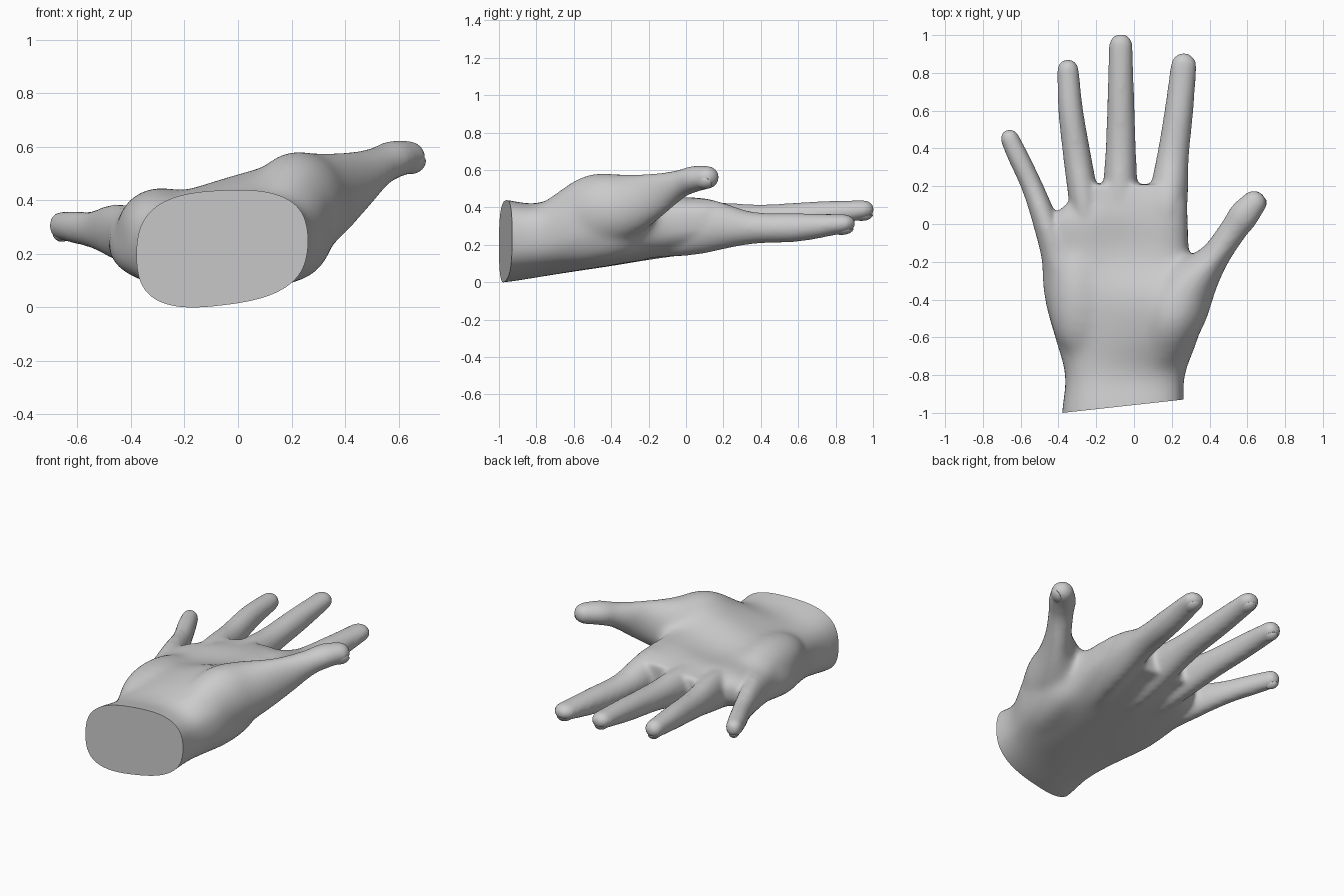
import bpy, bmesh, math
from mathutils import Vector

if "Cube" in bpy.data.objects:
    bpy.data.objects.remove(bpy.data.objects["Cube"], do_unlink=True)

grey = bpy.data.materials.new("plain_grey")
grey.use_nodes = True
GREY = (0.6, 0.6, 0.6, 1)
grey.diffuse_color = GREY
grey.node_tree.nodes["Principled BSDF"].inputs["Base Color"].default_value = GREY

SIDES = 32
ANGLES = [2 * math.pi * i / SIDES for i in range(SIDES)]
UP = Vector((0, 0, 1))


def skin(bm, rings):
    """Bridge a list of point rings and close both ends."""
    loops = [[bm.verts.new(p) for p in ring] for ring in rings]
    for a, b in zip(loops, loops[1:]):
        for i in range(SIDES):
            j = (i + 1) % SIDES
            bm.faces.new((a[i], a[j], b[j], b[i]))
    bm.faces.new(loops[0][::-1])
    bm.faces.new(loops[-1])


def spline(rows, steps=8):
    """Catmull-Rom samples through rows of numbers."""
    rows = [Vector(r) for r in rows]
    pts = [rows[0] * 2 - rows[1]] + rows + [rows[-1] * 2 - rows[-2]]
    out = []
    for a, b, c, d in zip(pts, pts[1:], pts[2:], pts[3:]):
        for k in range(steps):
            t = k / steps
            out.append(0.5 * (2 * b + (c - a) * t + (2 * a - 5 * b + 4 * c - d) * t * t
                              + (3 * b - a - 3 * c + d) * t ** 3))
    return out + [rows[-1]]


def oval(p, t, w, h):
    """Ring of half width w and half height h around p, facing along t."""
    side = t.cross(UP).normalized()
    up = side.cross(t)
    return [p + side * w * math.cos(a) + up * h * math.sin(a) for a in ANGLES]


def add_digit(bm, rows):
    """Round-tipped tube; each row is x, y, z, half width, half height."""
    samples = spline(rows)
    rings = []
    for i, s in enumerate(samples):
        lo, hi = samples[max(i - 1, 0)], samples[min(i + 1, len(samples) - 1)]
        t = Vector((hi - lo)[:3]).normalized()
        p, w, h = Vector(s[:3]), s[3], s[4]
        rings.append(oval(p, t, w, h))
    for k in range(1, 7):
        a = k * math.pi / 13
        rings.append(oval(p + t * w * math.sin(a), t, w * math.cos(a), h * math.cos(a)))
    skin(bm, rings)
    return p, t, w, h


def make_object(name, source):
    bmesh.ops.recalc_face_normals(source, faces=source.faces)
    mesh = bpy.data.meshes.new(name)
    source.to_mesh(mesh)
    source.free()
    mesh.materials.append(grey)
    obj = bpy.data.objects.new(name, mesh)
    bpy.context.collection.objects.link(obj)
    bpy.ops.object.select_all(action="DESELECT")
    obj.select_set(True)
    bpy.context.view_layer.objects.active = obj
    return obj


def soften(obj, iterations, group=""):
    mod = obj.modifiers.new("soften", "SMOOTH")
    mod.factor = 0.5
    mod.iterations = iterations
    mod.vertex_group = group
    bpy.ops.object.modifier_apply(modifier=mod.name)


# Palm and wrist: y, left x, right x, bottom z (left, right), top z (left, right)
palm = [
    (-1.1, -.39, .26, -.04, .035, .43, .47),
    (-.97, -.38, .265, -.03, .04, .42, .46),
    (-.8, -.365, .27, 0, .06, .395, .44),
    (-.6, -.42, .34, .045, .07, .37, .56),
    (-.4, -.475, .37, .075, .10, .36, .61),
    (-.2, -.49, .30, .12, .12, .38, .51),
    (0, -.465, .285, .17, .15, .40, .49),
    (.12, -.345, .28, .205, .18, .40, .47),
    (.21, -.31, .25, .225, .20, .40, .43),
]
bm = bmesh.new()
sections = []
for y, xl, xr, bl, br, tl, tr in spline(palm, 6):
    ring = []
    for a in ANGLES:
        c, s = math.cos(a), math.sin(a)
        u = 0.5 + 0.5 * math.copysign(abs(c) ** 0.72, c)
        v = 0.5 + 0.5 * math.copysign(abs(s) ** 0.72, s)
        low, high = bl + (br - bl) * u, tl + (tr - tl) * u
        ring.append((xl + (xr - xl) * u, y, low + (high - low) * v))
    sections.append(ring)
skin(bm, sections)

# Fingers and thumb
digits = {
    "little": [(-.385, -.25, .26, .09, .12), (-.465, 0, .285, .068, .10), (-.54, .2, .29, .057, .07),
               (-.615, .36, .30, .055, .06), (-.658, .453, .305, .05, .054)],
    "ring": [(-.22, -.25, .25, .09, .13), (-.257, .07, .295, .082, .125), (-.30, .35, .32, .074, .086),
             (-.335, .6, .345, .066, .072), (-.35, .815, .355, .058, .055)],
    "middle": [(-.08, -.25, .25, .09, .14), (-.075, .07, .295, .096, .137), (-.07, .4, .33, .08, .086),
               (-.07, .7, .36, .07, .072), (-.07, .945, .387, .063, .052)],
    "index": [(.10, -.25, .26, .09, .14), (.17, .07, .30, .107, .15), (.205, .35, .29, .085, .087),
              (.238, .6, .293, .076, .076), (.263, .838, .312, .069, .052)],
    "thumb": [(.13, -.72, .31, .12, .13), (.205, -.5, .37, .165, .205), (.285, -.34, .40, .15, .185),
              (.42, -.18, .46, .082, .125), (.52, -.04, .522, .073, .077),
              (.58, .045, .552, .08, .07), (.634, .11, .56, .068, .063)],
}
tips = {name: add_digit(bm, rows) for name, rows in digits.items()}

# Muscle under the thumb base
add_digit(bm, [(.10, -.8, .22, .14, .14), (.19, -.55, .24, .14, .15),
               (.225, -.36, .28, .13, .15), (.24, -.26, .32, .08, .12)])

# Heel of the palm on the little finger side
heel = bmesh.ops.create_uvsphere(bm, u_segments=SIDES, v_segments=16, radius=1)["verts"]
bmesh.ops.scale(bm, vec=(.17, .34, .16), verts=heel)
bmesh.ops.translate(bm, vec=(-.285, -.38, .29), verts=heel)

# Fuse the parts into one soft skin, softest over the palm
hand = make_object("hand", bm)
remesh = hand.modifiers.new("fuse", "REMESH")
remesh.mode = "VOXEL"
remesh.voxel_size = 0.012
bpy.ops.object.modifier_apply(modifier="fuse")
soften(hand, 15)
body = hand.vertex_groups.new(name="palm_area")
for v in hand.data.vertices:
    reach = min(-.02 - v.co.y, (.42 - v.co.x) * 1.2) / .15
    body.add([v.index], max(0, min(1, reach)), "REPLACE")
soften(hand, 80, "palm_area")

# Hollow of the palm and the flat wrist cut
bm = bmesh.new()
bm.from_mesh(hand.data)
for v in bm.verts:
    if v.co.z > 0.3:
        d = ((v.co.x + .1) / .17) ** 2 + ((v.co.y + .12) / .2) ** 2
        v.co.z -= 0.025 * math.exp(-d) * min(1, (v.co.z - 0.3) / 0.08)
cut = bmesh.ops.bisect_plane(bm, geom=bm.verts[:] + bm.edges[:] + bm.faces[:],
                             plane_co=(-.38, -1, 0), plane_no=(.11, -1, 0), clear_outer=True)
rim = [e for e in cut["geom_cut"] if isinstance(e, bmesh.types.BMEdge)]
bmesh.ops.holes_fill(bm, edges=rim)
bm.to_mesh(hand.data)
bm.free()
bpy.ops.object.shade_smooth_by_angle(angle=math.radians(40))

# Nails on the back of each tip
for name, (p, t, w, h) in tips.items():
    out = Vector((.6, -.4, -.65)) if name == "thumb" else Vector((0, 0, -1))
    out = (out - t * out.dot(t)).normalized()
    side = t.cross(out)
    nail = bmesh.new()
    bmesh.ops.create_uvsphere(nail, u_segments=20, v_segments=10, radius=1)
    for v in nail.verts:
        x, y, z = v.co
        v.co = (p + t * (y * w * 0.75 + 0.005) + side * x * w * 0.6
                + out * (h * 0.9 + z * 0.012 - 0.012 * x * x - 0.014 * y * max(y, 0)))
    make_object(name + "_nail", nail)
    bpy.ops.object.shade_smooth_by_angle(angle=math.radians(40))
